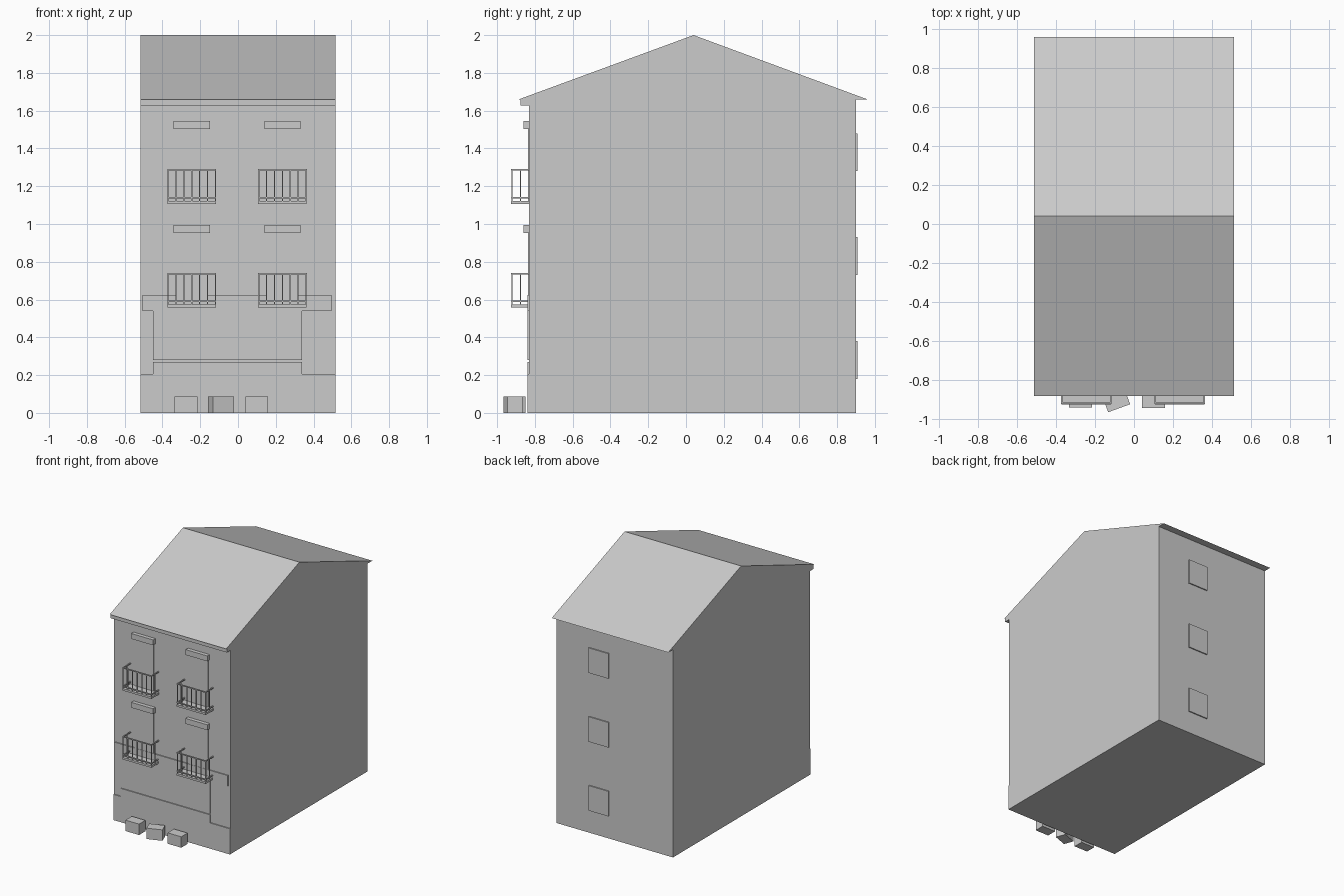
import bpy
from math import radians

cube = bpy.data.objects.get("Cube")
if cube:
    bpy.data.objects.remove(cube, do_unlink=True)

grey = bpy.data.materials.new("plain_grey")
grey.use_nodes = True
color = (0.6, 0.6, 0.6, 1)
grey.diffuse_color = color
grey.node_tree.nodes["Principled BSDF"].inputs["Base Color"].default_value = color


def prism(name, profile, place):
    """Extrude a closed profile between two ends; place(p, end) gives a 3D point."""
    n = len(profile)
    verts = [place(p, end) for end in (0, 1) for p in profile]
    faces = [list(range(n)), list(range(2 * n - 1, n - 1, -1))]
    faces += [[(i + 1) % n, i, n + i, n + (i + 1) % n] for i in range(n)]
    mesh = bpy.data.meshes.new(name)
    mesh.from_pydata(verts, [], faces)
    mesh.materials.append(grey)
    ob = bpy.data.objects.new(name, mesh)
    bpy.context.collection.objects.link(ob)
    # Consistent outward normals
    import bmesh
    bm = bmesh.new()
    bm.from_mesh(mesh)
    bmesh.ops.recalc_face_normals(bm, faces=bm.faces)
    bm.to_mesh(mesh)
    bm.free()
    return ob


def box(name, x0, x1, y0, y1, z0, z1):
    rect = [(x0, y0), (x1, y0), (x1, y1), (x0, y1)]
    return prism(name, rect, lambda p, e: (p[0], p[1], (z0, z1)[e]))


def front_panel(name, profile):
    return prism(name, profile, lambda p, e: (p[0], (FRONT - 0.008, FRONT)[e], p[1]))


W, FRONT, BACK, EAVE = 0.515, -0.83, 0.90, 1.66

# Walls and gabled roof
box("walls", -W, W, FRONT, BACK, 0, EAVE)
prism("roof", [(-0.885, EAVE), (0.96, EAVE), (0.04, 2.0)],
      lambda p, e: ((-W, W)[e], p[0], p[1]))
box("front_cornice", -W, W, -0.875, FRONT, 1.627, EAVE)

# Shop front: stepped base and wide-topped sign board
front_panel("shop_base", [(-W, 0), (W, 0), (W, 0.205), (0.34, 0.205),
                          (0.34, 0.27), (-0.45, 0.27), (-0.45, 0.205), (-W, 0.205)])
front_panel("shop_board", [(-0.45, 0.28), (0.34, 0.28), (0.34, 0.54), (0.495, 0.54),
                           (0.495, 0.625), (-0.505, 0.625), (-0.505, 0.54), (-0.45, 0.54)])


def balcony(cx, z, tag):
    """Balcony door, lintel, slab and railing; z is the slab underside."""
    box("door_" + tag, cx - 0.085, cx + 0.085, FRONT - 0.006, FRONT, z + 0.015, z + 0.395)
    box("lintel_" + tag, cx - 0.096, cx + 0.096, -0.86, FRONT, z + 0.395, z + 0.438)
    box("slab_" + tag, cx - 0.128, cx + 0.128, -0.927, FRONT, z, z + 0.016)
    left, right, out = cx - 0.125, cx + 0.125, -0.922
    t = 0.004
    for level, height in (("bottom", z + 0.033), ("top", z + 0.18)):
        box(f"{level}_rail_front_{tag}", left - t, right + t, out - t, out + t, height - t, height + t)
        for side, x in (("right", left), ("left", right)):
            box(f"{level}_rail_{side}_{tag}", x - t, x + t, out, FRONT, height - t, height + t)
    r = 0.003
    spots = [(left + i * (right - left) / 6, out) for i in range(7)]
    spots += [(x, -0.876) for x in (left, right)]
    for i, (x, y) in enumerate(spots):
        box(f"baluster_{tag}_{i}", x - r, x + r, y - r, y + r, z + 0.016, z + 0.18)


for floor, z in (("lower", 0.557), ("upper", 1.107)):
    for side, x in (("right", -0.245), ("left", 0.235)):
        balcony(x, z, f"{floor}_{side}")

# Rear windows
for i in range(3):
    z = 0.18 + 0.55 * i
    box(f"rear_window_{i}", 0.05, 0.225, BACK, BACK + 0.009, z, z + 0.2)

# Crates on the pavement
for name, x, y, turn in (("right", -0.275, -0.902, 0), ("middle", -0.09, -0.909, 20),
                         ("left", 0.1, -0.905, 0)):
    crate = box("crate_" + name, -0.06, 0.06, -0.04, 0.04, 0, 0.087)
    crate.location = (x, y, 0)
    crate.rotation_euler.z = radians(turn)
